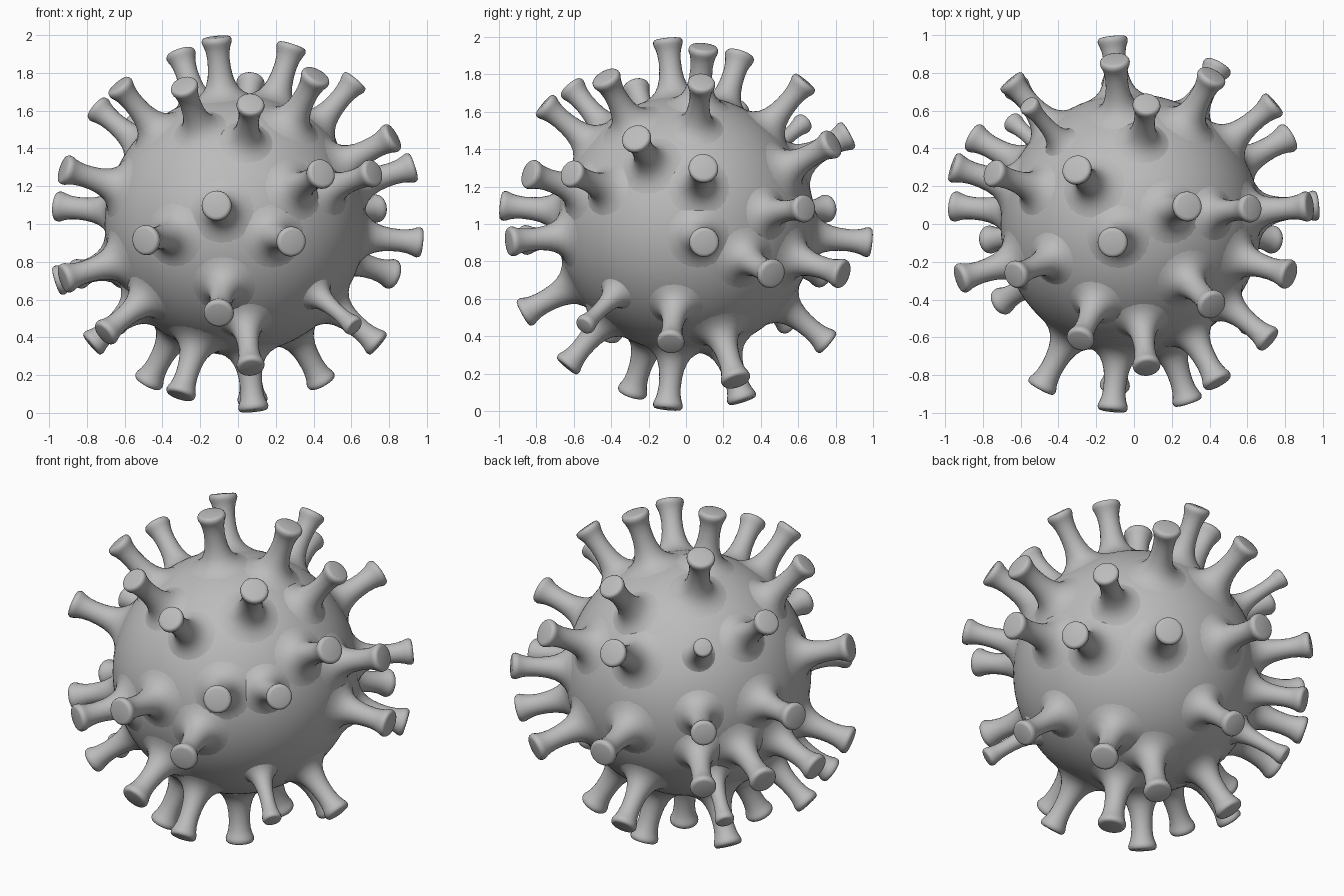
import bpy
import bmesh
import math
from mathutils import Vector

cube = bpy.data.objects.get("Cube")
if cube:
    bpy.data.objects.remove(cube, do_unlink=True)

CENTRE = Vector((-0.016, 0, 1))
BODY_RADIUS = 0.69

# One plain grey material
grey = bpy.data.materials.new("plain_grey")
grey.use_nodes = True
colour = (0.5, 0.5, 0.5, 1)
grey.diffuse_color = colour
grey.node_tree.nodes["Principled BSDF"].inputs["Base Color"].default_value = colour


def finish_mesh(bm, name):
    bmesh.ops.recalc_face_normals(bm, faces=bm.faces)
    for face in bm.faces:
        face.smooth = True
    mesh = bpy.data.meshes.new(name)
    bm.to_mesh(mesh)
    bm.free()
    mesh.materials.append(grey)
    return mesh


def add_object(name, mesh):
    obj = bpy.data.objects.new(name, mesh)
    obj.location = CENTRE
    bpy.context.collection.objects.link(obj)
    return obj


# Round body
bm = bmesh.new()
bmesh.ops.create_icosphere(bm, subdivisions=5, radius=BODY_RADIUS)
add_object("body", finish_mesh(bm, "body"))

# Spike: flared root, slim neck and a rounded flat cap (radius, height)
PROFILE = [(0.19, 0.66), (0.155, 0.674), (0.122, 0.693), (0.096, 0.718),
           (0.079, 0.748), (0.067, 0.787), (0.061, 0.83), (0.059, 0.88),
           (0.063, 0.92), (0.07, 0.948), (0.077, 0.964), (0.08, 0.977),
           (0.078, 0.989), (0.072, 0.997), (0.06, 1.0), (0, 1.002)]
bm = bmesh.new()
verts = [bm.verts.new((r, 0, h)) for r, h in PROFILE]
edges = [bm.edges.new(pair) for pair in zip(verts, verts[1:])]
bmesh.ops.spin(bm, geom=verts + edges, axis=(0, 0, 1), cent=(0, 0, 0),
               angle=math.tau, steps=24)
bmesh.ops.remove_doubles(bm, verts=bm.verts, dist=0.0005)
spike_mesh = finish_mesh(bm, "spike")

# Spikes sit on cells of a cube grid pushed out to the sphere:
# each side has its outward axis, two grid axes and the chosen cells
STEP = (0, 0.1, 0.32, 0.55, 0.84)
EDGE_STEP = (0, 0.11, 0.37, 0.6, 0.86)
X, Y, Z = Vector((1, 0, 0)), Vector((0, 1, 0)), Vector((0, 0, 1))
SIDES = {
    "front": (-Y, X, Z, [(-1, 1), (-3, -1), (2, -1), (-1, -3), (1, 4), (3, 2)]),
    "back": (Y, X, Z, [(-4, 4), (3, 3), (-1, 3), (-1, -1), (3, -2), (-4, 1),
                       (-4, -2), (-1, -4)]),
    "left": (X, Y, Z, [(-4, -4), (-4, 2), (-2, 3), (1, 2), (1, -1), (3, -2),
                       (4, 1), (-1, -4)]),
    "right": (-X, Y, Z, [(-3, -4), (-2, 2), (2, 1), (1, -2), (3, -2), (2, 4),
                         (-1, -4), (4, -4), (-2, -2)]),
    "top": (Z, X, Y, [(-1, -1), (-2, 2), (2, 1), (4, 1), (3, -3), (-2, -4),
                      (-4, -2), (1, 4)]),
    "bottom": (-Z, X, Y, [(1, -1), (1, 2), (3, 2), (-2, -2), (-3, 2), (1, -4)]),
}


def offset(cell, other):
    steps = EDGE_STEP if abs(other) == 4 else STEP
    return math.copysign(steps[abs(cell)], cell)


# Spikes on the cube's edges are slimmer, and on its corners slimmest
THICKNESS = (1, 0.93, 0.68)

for side, (out, across, up, cells) in SIDES.items():
    for number, (i, j) in enumerate(cells, 1):
        direction = out + across * offset(i, j) + up * offset(j, i)
        width = THICKNESS[(abs(i) == 4) + (abs(j) == 4)]
        spike = add_object(f"{side}_spike_{number}", spike_mesh)
        spike.rotation_euler = direction.to_track_quat("Z", "Y").to_euler()
        spike.scale = (width, width, 1)
